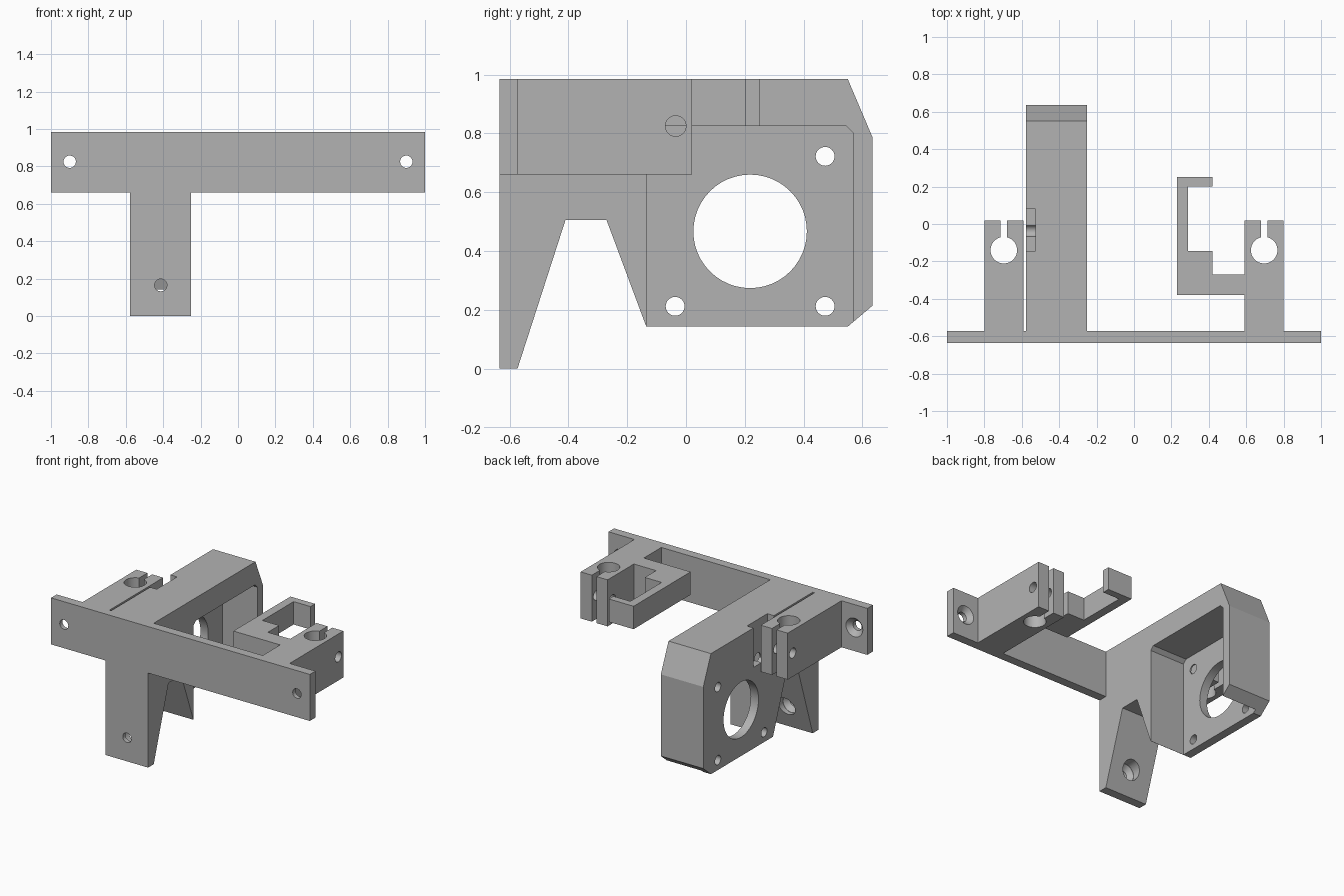
import bpy, bmesh, math
from mathutils import Matrix, Vector

cube = bpy.data.objects.get("Cube")
if cube:
    bpy.data.objects.remove(cube, do_unlink=True)

grey = bpy.data.materials.new("plain grey")
grey.use_nodes = True
colour = (0.45, 0.45, 0.45, 1)
grey.diffuse_color = colour
grey.node_tree.nodes["Principled BSDF"].inputs["Base Color"].default_value = colour


def finish(name, bm):
    bmesh.ops.recalc_face_normals(bm, faces=bm.faces)
    mesh = bpy.data.meshes.new(name)
    bm.to_mesh(mesh)
    bm.free()
    mesh.materials.append(grey)
    ob = bpy.data.objects.new(name, mesh)
    bpy.context.collection.objects.link(ob)
    return ob


def prism(name, points, axis, lo, hi):
    """Extrude a 2D outline along an axis between lo and hi."""
    bm = bmesh.new()
    place = {"x": lambda a, b: (lo, a, b),
             "y": lambda a, b: (a, lo, b),
             "z": lambda a, b: (a, b, lo)}[axis]
    face = bm.faces.new([bm.verts.new(place(a, b)) for a, b in points])
    out = bmesh.ops.extrude_face_region(bm, geom=[face])
    shift = Vector([hi - lo if k == axis else 0 for k in "xyz"])
    moved = [v for v in out["geom"] if isinstance(v, bmesh.types.BMVert)]
    bmesh.ops.translate(bm, vec=shift, verts=moved)
    return finish(name, bm)


def block(name, x, y, z):
    outline = [(x[0], y[0]), (x[1], y[0]), (x[1], y[1]), (x[0], y[1])]
    return prism(name, outline, "z", *z)


def rod(axis, a, b, lo, hi, r, r_end=None):
    """Round cutter along an axis, tapered when r_end is given."""
    bm = bmesh.new()
    bmesh.ops.create_cone(bm, cap_ends=True, segments=48, radius1=r,
                          radius2=r_end or r, depth=hi - lo)
    mid = (lo + hi) / 2
    centre = {"x": (mid, a, b), "y": (a, mid, b), "z": (a, b, mid)}[axis]
    turn = {"x": Matrix.Rotation(math.pi / 2, 4, "Y"),
            "y": Matrix.Rotation(-math.pi / 2, 4, "X"),
            "z": Matrix.Identity(4)}[axis]
    bm.transform(Matrix.Translation(centre) @ turn)
    return finish("cutter", bm)


def cut(ob, *cutters):
    bpy.context.view_layer.objects.active = ob
    for c in cutters:
        mod = ob.modifiers.new("cut", "BOOLEAN")
        mod.operation, mod.solver, mod.object = "DIFFERENCE", "EXACT", c
        bpy.ops.object.modifier_apply(modifier=mod.name)
        bpy.data.objects.remove(c, do_unlink=True)


FRONT, BACK = -0.635, -0.573      # mounting plate faces
LOW, TOP = 0.66, 0.985            # plate and clamp heights
MID = 0.825
HOLE, SINK = 0.033, 0.065

# Mounting plate with countersunk screw holes
plate = block("mounting_plate", (-1, 1), (FRONT, BACK), (LOW, TOP))
for x in (-0.9, 0.9):
    cut(plate, rod("y", x, MID, -0.7, -0.5, HOLE),
        rod("y", x, MID, -0.605, -0.571, HOLE, SINK + 0.002))

# Leg and motor housing share one side profile
profile = [(FRONT, 0), (BACK, 0), (-0.41, 0.505), (-0.27, 0.505),
           (-0.135, 0.143), (0.55, 0.143), (0.635, 0.215), (0.635, 0.785),
           (0.55, TOP), (BACK, TOP), (BACK, LOW), (FRONT, LOW)]
housing = prism("leg_and_motor_housing", profile, "x", -0.578, -0.25)

# Motor pocket, open to the side and below
pocket = [(-0.134, 0.1), (0.57, 0.1), (0.57, 0.8), (0.545, MID),
          (-0.109, MID), (-0.134, 0.8)]
cut(housing, prism("cutter", pocket, "x", -0.518, -0.2))

# Motor shaft opening, four motor screws, and clamp screw clearance notch
cy, cz, step = 0.218, 0.467, 0.255
cut(housing, rod("x", cy, cz, -0.65, -0.45, 0.193))
for sy in (-1, 1):
    for sz in (-1, 1):
        cut(housing, rod("x", cy + sy * step, cz + sz * step, -0.65, -0.45, 0.032))
cut(housing, block("cutter", (-0.65, -0.527), (-0.145, 0.08), (0.71, 1.1)))

# Leg screw hole with a sunk head
cut(housing, rod("y", -0.413, 0.165, -0.7, -0.4, HOLE),
    rod("y", -0.413, 0.165, -0.605, -0.571, HOLE, SINK),
    rod("y", -0.413, 0.165, -0.573, -0.4, SINK))

# Two split rod clamps
parts = [plate, housing]
for side, label in ((1, "left"), (-1, "right")):
    xs = sorted((side * 0.592, side * 0.8))
    mid = side * 0.696
    clamp = block(label + "_rod_clamp", xs, (BACK, 0.02), (LOW, TOP))
    cut(clamp, rod("z", mid, -0.14, 0.5, 1.1, 0.071),
        block("cutter", (mid - 0.018, mid + 0.018), (-0.14, 0.1), (0.5, 1.1)),
        rod("x", -0.035, MID, mid - 0.2, mid + 0.2, 0.035))
    parts.append(clamp)

# Hooked arm beside the left clamp
hook = [(0.23, -0.38), (0.592, -0.38), (0.592, -0.27), (0.42, -0.27),
        (0.42, -0.145), (0.29, -0.145), (0.29, 0.2), (0.42, 0.2),
        (0.42, 0.25), (0.23, 0.25)]
parts.append(prism("hooked_arm", hook, "z", MID, TOP))

# Curved gusset under the arm
radius = MID - LOW
arc = [(0.592 - radius + radius * math.cos(t), LOW + radius * math.sin(t))
       for t in (math.pi / 2 * i / 12 for i in range(13))]
parts.append(prism("arm_gusset", arc + [(0.592, MID)], "y", -0.38, -0.27))

# Smooth the bores and keep hard edges
bpy.ops.object.select_all(action="DESELECT")
for ob in parts:
    ob.select_set(True)
bpy.context.view_layer.objects.active = plate
bpy.ops.object.shade_smooth_by_angle(angle=math.radians(20))
